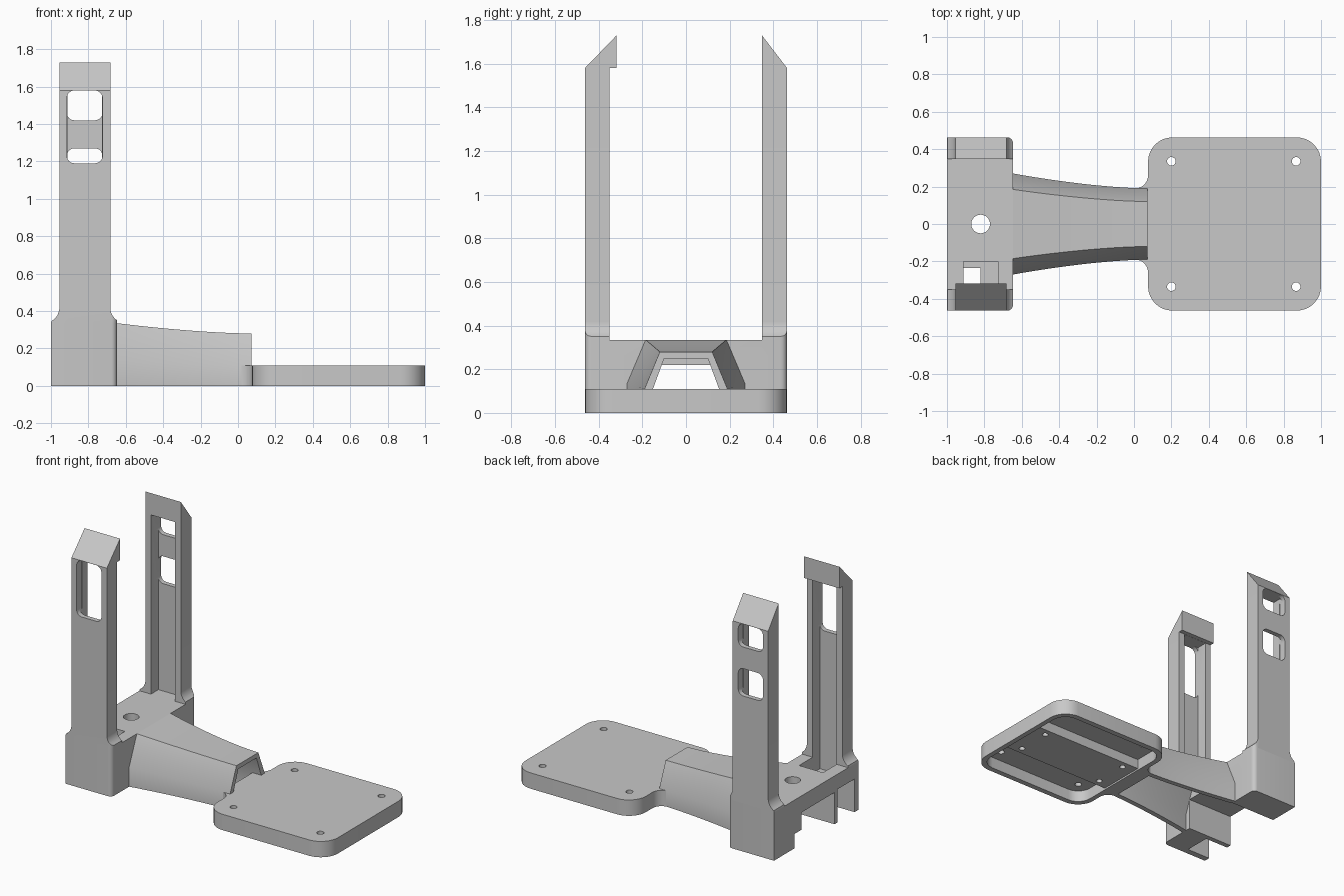
import bpy, bmesh, math

if "Cube" in bpy.data.objects:
    bpy.data.objects.remove(bpy.data.objects["Cube"], do_unlink=True)

grey = bpy.data.materials.new("plain_grey")
grey.use_nodes = True
GREY = (0.58, 0.58, 0.58, 1)
grey.diffuse_color = GREY
grey.node_tree.nodes["Principled BSDF"].inputs["Base Color"].default_value = GREY


def loft(name, rings):
    """Join closed rings of 3D points into a capped solid."""
    bm = bmesh.new()
    vs = [[bm.verts.new(p) for p in r] for r in rings]
    n = len(rings[0])
    for a, b in zip(vs, vs[1:]):
        for i in range(n):
            j = (i + 1) % n
            bm.faces.new((a[i], a[j], b[j], b[i]))
    bm.faces.new(vs[0][::-1])
    bm.faces.new(vs[-1])
    bmesh.ops.recalc_face_normals(bm, faces=bm.faces)
    me = bpy.data.meshes.new(name)
    bm.to_mesh(me)
    bm.free()
    me.materials.append(grey)
    ob = bpy.data.objects.new(name, me)
    bpy.context.collection.objects.link(ob)
    return ob


def prism(name, pts, axis, lo, hi):
    """Extrude a 2D outline along one axis."""
    place = {"x": lambda p, h: (h, p[0], p[1]),
             "y": lambda p, h: (p[0], h, p[1]),
             "z": lambda p, h: (p[0], p[1], h)}[axis]
    return loft(name, [[place(p, h) for p in pts] for h in (lo, hi)])


def box(name, x, y, z):
    return prism(name, [(x[0], y[0]), (x[1], y[0]), (x[1], y[1]), (x[0], y[1])], "z", *z)


def arc(cx, cy, r, a0, a1, n=8):
    return [(cx + r * math.cos(math.radians(a0 + (a1 - a0) * i / n)),
             cy + r * math.sin(math.radians(a0 + (a1 - a0) * i / n))) for i in range(n + 1)]


def rounded(x0, x1, y0, y1, r):
    return (arc(x1 - r, y1 - r, r, 0, 90) + arc(x0 + r, y1 - r, r, 90, 180)
            + arc(x0 + r, y0 + r, r, 180, 270) + arc(x1 - r, y0 + r, r, 270, 360))


def circle(cx, cy, r):
    return arc(cx, cy, r, 0, 345, 23)


def combine(ob, other, op="DIFFERENCE"):
    """Apply a boolean and discard the helper."""
    m = ob.modifiers.new("boolean", "BOOLEAN")
    m.operation, m.object, m.solver = op, other, "EXACT"
    bpy.context.view_layer.objects.active = ob
    bpy.ops.object.modifier_apply(modifier=m.name)
    bpy.data.objects.remove(other, do_unlink=True)


# Base block with rounded inner corners
W = 0.463
FOOTPRINT = ([(-1, W), (-1, -W)] + arc(-0.677, 0.03 - W, 0.03, -90, 0, 5)
             + arc(-0.677, W - 0.03, 0.03, 0, 90, 5))
base = prism("base_block", FOOTPRINT, "z", 0, 0.335)
# Central passage, side slot, cable recess and round hole
combine(base, box("cut", (-1.1, -0.6), (-0.20, 0.24), (-0.1, 0.10)))
combine(base, box("cut", (-1.1, -0.6), (-0.20, 0.16), (-0.1, 0.22)))
combine(base, box("cut", (-1.1, -0.82), (-0.42, -0.235), (-0.1, 0.23)))
combine(base, box("cut", (-0.912, -0.728), (-0.43, -0.20), (0.225, 0.4)))
combine(base, prism("cut", circle(-0.82, 0, 0.05), "z", 0.1, 0.5))

# Upright posts: flared foot, inner channel, windows and slanted cap
PROFILE = ([(-1, 0.335)] + arc(-1.04, 0.42, 0.085, -60, 0) + [(-0.955, 1.58), (-0.683, 1.58)]
           + arc(-0.598, 0.42, 0.085, 180, 235) + [(-0.647, 0.335)])


def post(name, side, inner, cap_inner, windows):
    ob = prism(name, PROFILE, "y", *sorted((side * W, side * inner)))
    combine(ob, prism("corners", FOOTPRINT, "z", 0.3, 2), "INTERSECT")
    combine(ob, prism("cap", [(side * W, 1.58), (side * cap_inner, 1.58),
                              (side * cap_inner, 1.73)], "x", -0.955, -0.683), "UNION")
    combine(ob, box("cut", (-0.912, -0.728), sorted((side * 0.43, side * 0.30)), (0.2, 1.579)))
    for z0, z1, r in windows:
        combine(ob, prism("cut", rounded(-0.915, -0.725, z0, z1, r), "y",
                          *sorted((side * 0.5, side * 0.41))))
    return ob


front = post("front_post", -1, 0.35, 0.318, [(1.19, 1.579, 0.04)])
rear = post("rear_post", 1, 0.348, 0.348, [(1.42, 1.579, 0.04), (1.08, 1.27, 0.04)])

# Hollow tapering neck, open underneath
rings = []
STEPS = 12
for i in range(STEPS + 1):
    t = i / STEPS
    s = (1 - t) ** 1.6
    w, top, zk, zt = 0.19 + 0.08 * s, 0.12 + 0.065 * s, 0.11 + 0.025 * s, 0.28 + 0.055 * s
    k = 0.035
    outer = [(w, 0), (w, zk), (top, zt)]
    inner = [(w - k, 0), (w - k, zk - 0.01), (top - 0.02, zt - 0.03)]
    half = outer + [(-y, z) for y, z in outer[::-1]]
    hollow = [(-y, z) for y, z in inner] + inner[::-1]
    rings.append([(-0.647 + 0.719 * t, y, z) for y, z in half + hollow])
neck = loft("neck", rings)

# Rounded platform blending into the neck
half = (arc(0.005, 0.26, 0.07, -90, 0) + arc(0.205, W - 0.13, 0.13, 180, 90)
        + arc(0.87, W - 0.13, 0.13, 90, 0))
plate = prism("platform", half + [(x, -y) for x, y in half[::-1]], "z", 0, 0.11)
# Underside recess either side of a broad central rib
for side in (-1, 1):
    pocket = prism("cut", rounded(0.11, 0.965, -0.425, 0.425, 0.1), "z", -0.1, 0.08)
    combine(pocket, box("half", (0, 1.1), sorted((side * 0.17, side * 0.6)), (-0.2, 0.2)),
            "INTERSECT")
    combine(plate, pocket)
combine(plate, box("cut", (0.11, 0.965), (-0.172, 0.172), (-0.1, 0.012)))
# Corner screw holes and blind holes in the rib
for x in (0.20, 0.867):
    for y in (-0.335, 0.335):
        combine(plate, prism("cut", circle(x, y, 0.023), "z", -0.1, 0.2))
    for y in (-0.12, 0.12):
        combine(plate, prism("cut", circle(x, y, 0.02), "z", -0.1, 0.07))

# Smooth curved walls, keep edges sharp
for ob in (base, front, rear, neck, plate):
    bpy.ops.object.select_all(action="DESELECT")
    ob.select_set(True)
    bpy.context.view_layer.objects.active = ob
    bpy.ops.object.shade_smooth_by_angle(angle=math.radians(30))
